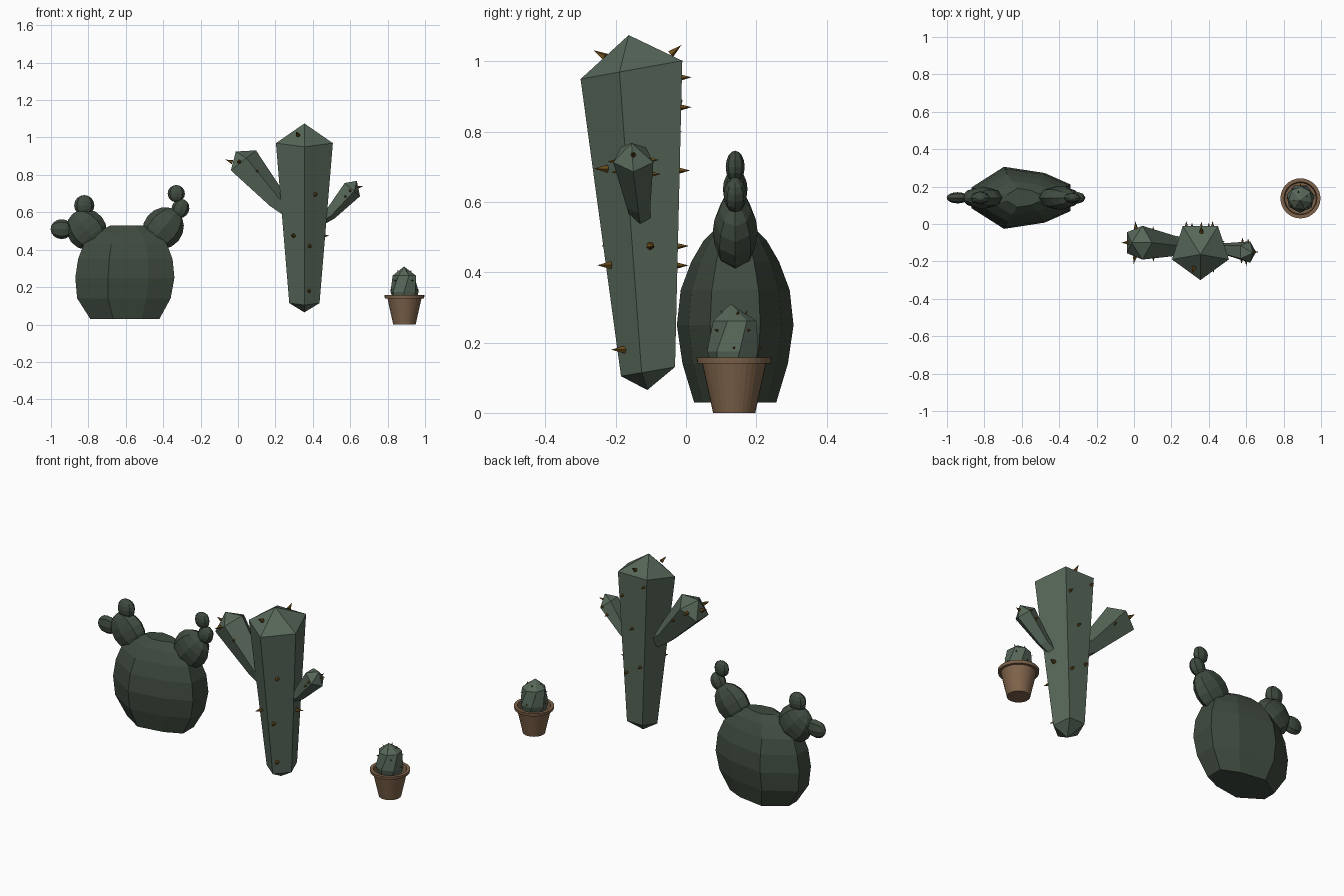
import bpy, bmesh
from math import sin, cos, pi, radians
from mathutils import Vector, Matrix

if "Cube" in bpy.data.objects:
    bpy.data.objects.remove(bpy.data.objects["Cube"])


def material(name, rgb):
    m = bpy.data.materials.new(name)
    m.diffuse_color = (*rgb, 1)
    m.use_nodes = True
    m.node_tree.nodes["Principled BSDF"].inputs["Base Color"].default_value = m.diffuse_color
    return m


PEAR = material("dark_green", (0.05, 0.07, 0.05))
GREEN = material("green", (0.095, 0.135, 0.10))
CLAY = material("clay", (0.21, 0.125, 0.07))
THORN = material("thorn", (0.14, 0.07, 0.01))


def finish(name, bm, mat):
    bmesh.ops.recalc_face_normals(bm, faces=bm.faces)
    me = bpy.data.meshes.new(name)
    bm.to_mesh(me)
    bm.free()
    me.materials.append(mat)
    ob = bpy.data.objects.new(name, me)
    bpy.context.collection.objects.link(ob)
    return ob


def loft(name, rings, mat):
    """Skin rings of points; a one-point ring is a tip."""
    bm = bmesh.new()
    rs = [[bm.verts.new(p) for p in r] for r in rings]
    for a, b in zip(rs, rs[1:]):
        n = max(len(a), len(b))
        for i in range(n):
            j = (i + 1) % n
            if len(a) == 1:
                bm.faces.new((a[0], b[i], b[j]))
            elif len(b) == 1:
                bm.faces.new((a[i], a[j], b[0]))
            else:
                bm.faces.new((a[i], a[j], b[j], b[i]))
    for r in (rs[0], rs[-1]):
        if len(r) > 2:
            bm.faces.new(r)
    return finish(name, bm, mat)


def ring(centre, r, n, axis=(0, 0, 1), turn=0.0):
    q = Vector((0, 0, 1)).rotation_difference(Vector(axis))
    return [Vector(centre) + q @ Vector((r * cos(turn + 2 * pi * i / n),
                                         r * sin(turn + 2 * pi * i / n), 0)) for i in range(n)]


def spines(name, items, r, h):
    bm = bmesh.new()
    for pos, d in items:
        d = Vector(d).normalized()
        rot = Vector((0, 0, 1)).rotation_difference(d).to_matrix().to_4x4()
        bmesh.ops.create_cone(bm, cap_ends=True, segments=5, radius1=r, radius2=0, depth=h,
                              matrix=Matrix.Translation(Vector(pos) + d * h * 0.35) @ rot)
    finish(name, bm, THORN)


# Prickly pear: large flat-bottomed main pad, rings as (z, left, right, half depth)
PY = 0.14
rings = []
for z, xl, xr, w in [(.03, -.79, -.42, .117), (.14, -.86, -.36, .15), (.25, -.87, -.34, .166),
                     (.35, -.855, -.35, .155), (.43, -.825, -.38, .125),
                     (.49, -.76, -.43, .09), (.53, -.68, -.51, .05)]:
    half = [(0, .33), (.33, 1), (.74, .8), (1, .43)]
    rings.append([(xl + (xr - xl) * t, PY - w * k, z) for t, k in half] +
                 [(xl + (xr - xl) * t, PY + w * k, z) for t, k in reversed(half)])
loft("pear_main_pad", rings, PEAR)

# Smaller pads: x, z, half width, half depth, half length, lean
for name, x, z, rx, ry, rz, lean in [
        ("left_pad", -.81, .508, .106, .06, .112, -40),
        ("left_pad_upper", -.822, .637, .054, .035, .055, 0),
        ("left_pad_outer", -.943, .51, .053, .03, .059, -90),
        ("right_pad", -.40, .515, .106, .064, .117, 40),
        ("right_pad_top", -.33, .70, .046, .027, .046, 0),
        ("right_pad_outer", -.308, .62, .047, .033, .052, 25)]:
    bm = bmesh.new()
    m = (Matrix.Translation((x, PY, z)) @ Matrix.Rotation(radians(lean), 4, 'Y')
         @ Matrix.Diagonal((rx, ry, rz, 1)))
    bmesh.ops.create_uvsphere(bm, u_segments=8, v_segments=8, radius=1, matrix=m)
    finish(name, bm, PEAR)

# Tall cactus: five-sided trunk widening upward
low = ring((.355, -.10, .12), .085, 5, turn=-pi / 2)
top = ring((.355, -.14, .96), .16, 5, turn=-pi / 2)
for p in low:
    p.z = .105 + (p.y + .182) * .17
for p in top:
    p.z = .95 + (p.y + .30) * .18
loft("tall_trunk", [[(.355, -.11, .065)], low, top, [(.355, -.163, 1.075)]], GREEN)

# Arms
loft("left_arm", [ring((.27, -.12, .615), .05, 5, (-.8, 0, .6)),
                  ring((.205, -.117, .665), .057, 5, (-.68, 0, .73)),
                  ring((.022, -.10, .872), .095, 5, (-.62, 0, .78)),
                  [(-.012, -.10, .925)]], GREEN)
loft("right_arm", [ring((.445, -.13, .56), .03, 5, (.7, 0, .7)),
                   ring((.49, -.135, .59), .035, 5, (.65, 0, .76)),
                   ring((.607, -.15, .725), .06, 5, (.65, 0, .76)),
                   [(.635, -.155, .768)]], GREEN)

# Thorns on the trunk and arms
F, B = -1, 1
spines("tall_thorns", [
    ((.32, -.235, 1.015), (-.3, F, .6)), ((.36, -.04, 1.025), (0, B, .8)),
    ((.415, -.23, .695), (.4, F, 0)), ((.295, -.21, .475), (-.4, F, 0)),
    ((.385, -.22, .42), (.3, F, 0)), ((.38, -.18, .18), (.3, F, 0)),
    ((.28, -.018, .955), (0, B, 0)), ((.42, -.018, .87), (0, B, 0)),
    ((.36, -.022, .69), (0, B, 0)), ((.31, -.026, .475), (0, B, 0)),
    ((.40, -.027, .42), (0, B, 0)), ((.455, -.10, .475), (1, .3, 0)),
    ((.005, -.18, .87), (-.2, F, 0)), ((.10, -.17, .82), (.2, F, 0)),
    ((.01, -.02, .87), (-.1, B, 0)), ((.10, -.045, .80), (.1, B, 0)),
    ((-.035, -.10, .87), (-.8, 0, .3))], .012, .04)
spines("right_arm_thorns", [
    ((.60, -.20, .715), (0, F, 0)), ((.575, -.19, .685), (0, F, 0)),
    ((.61, -.10, .72), (0, B, 0)), ((.58, -.095, .68), (0, B, 0)),
    ((.645, -.15, .735), (1, 0, .2))], .008, .028)

# Clay pot: turned profile with rim and hollow top
PX, PYY = .89, .137
profile = [(.06, 0), (.091, .14), (.105, .14), (.107, .157), (.088, .157), (.083, .115)]
loft("pot", [ring((PX, PYY, z), r, 32) for r, z in profile], CLAY)

# Small round cactus in the pot
loft("potted_cactus", [ring((PX, PYY, .10), .055, 7),
                       ring((PX, PYY, .175), .077, 7, turn=.2),
                       ring((PX, PYY, .262), .064, 7, turn=.6),
                       [(PX - .002, PYY - .01, .31)]], GREEN)
spines("potted_thorns", [
    ((PX + r * cos(a), PYY + r * sin(a), z), (cos(a), sin(a), up))
    for z, r, up, off in [(.185, .069, 0, 0), (.235, .064, .2, .7), (.283, .034, 1.2, .3)]
    for a in [off + i * pi / 2 for i in range(4)]], .004, .014)
